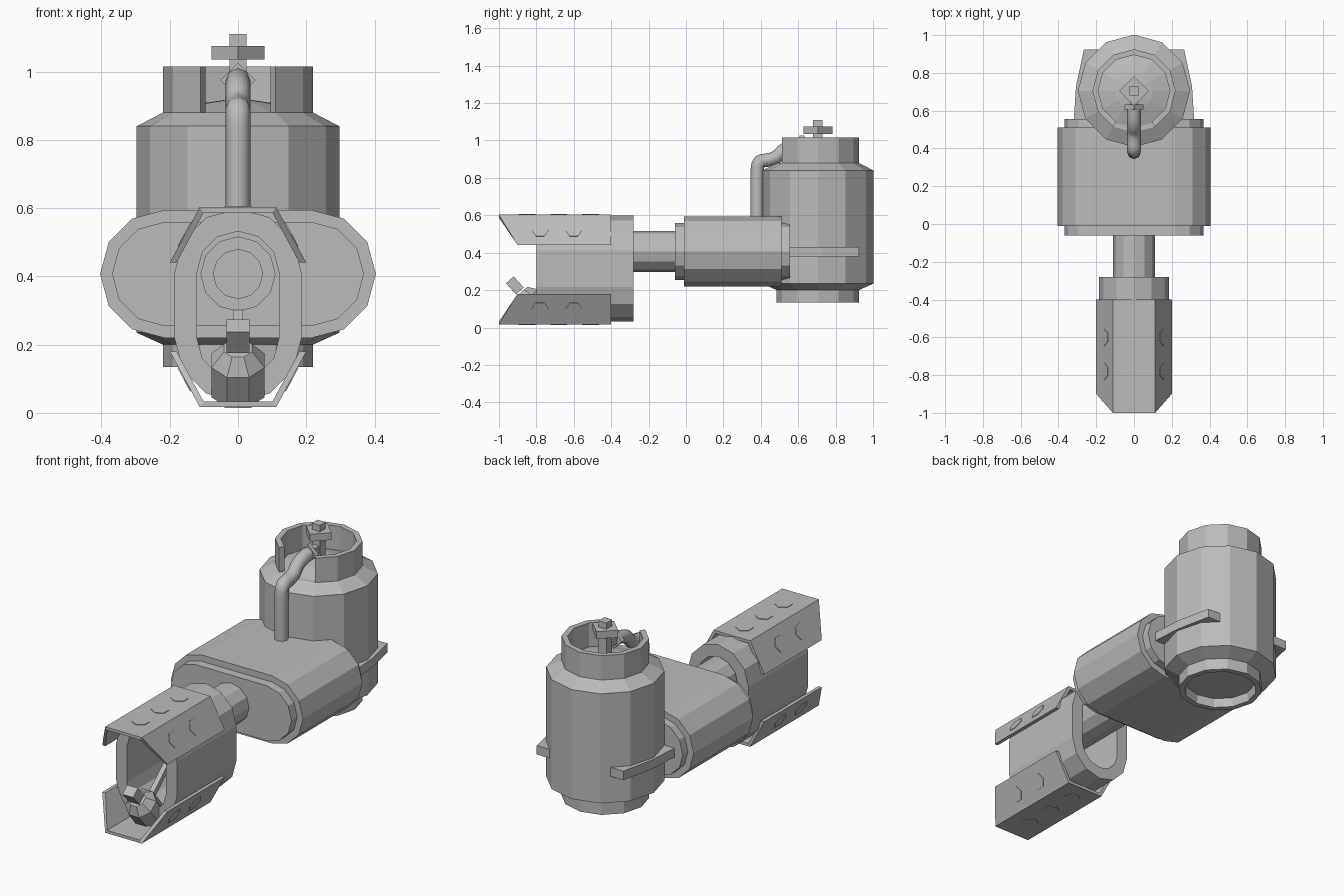
import bpy
import bmesh
from math import sin, cos, radians
from mathutils import Vector, Matrix

old = bpy.data.objects.get("Cube")
if old:
    bpy.data.objects.remove(old)

grey = bpy.data.materials.new("plain grey")
grey.use_nodes = True
grey.diffuse_color = (0.5, 0.5, 0.5, 1)
grey.node_tree.nodes["Principled BSDF"].inputs["Base Color"].default_value = (0.5, 0.5, 0.5, 1)


def finish(name, bm):
    bmesh.ops.recalc_face_normals(bm, faces=bm.faces)
    mesh = bpy.data.meshes.new(name)
    bm.to_mesh(mesh)
    bm.free()
    mesh.materials.append(grey)
    ob = bpy.data.objects.new(name, mesh)
    bpy.context.scene.collection.objects.link(ob)
    return ob


def loft(name, rings, closed=False):
    """Skin a row of equal rings; cap the ends unless the row closes on itself."""
    bm = bmesh.new()
    rows = [[bm.verts.new(p) for p in ring] for ring in rings]
    pairs = list(zip(rows, rows[1:]))
    if closed:
        pairs.append((rows[-1], rows[0]))
    else:
        bm.faces.new(rows[0])
        bm.faces.new(rows[-1])
    for a, b in pairs:
        for i in range(len(a)):
            j = (i + 1) % len(a)
            bm.faces.new((a[i], a[j], b[j], b[i]))
    return finish(name, bm)


def box(name, size, centre, axis="Z", angle=0):
    bm = bmesh.new()
    bmesh.ops.create_cube(bm, size=1)
    m = Matrix.Translation(centre) @ Matrix.Rotation(radians(angle), 4, axis) @ Matrix.Diagonal((*size, 1))
    bm.transform(m)
    return finish(name, bm)


def capsule(r, y, zc, dx=0, dz=0):
    """Twelve-sided round or slot outline in the XZ plane."""
    pts = []
    for k in range(4):
        for t in range(4):
            a = radians(90 * k + 30 * t)
            sx = 1 if k in (0, 3) else -1
            sz = 1 if k in (0, 1) else -1
            pts.append(Vector((sx * dx + r * cos(a), y, zc + sz * dz + r * sin(a))))
    # drop the doubled points of quarters that touch
    return [p for i, p in enumerate(pts) if (p - pts[i - 1]).length > 1e-4]


def rod(name, a, b, radii, sides):
    """Straight faceted rod; radii are (fraction along, radius)."""
    a, b = Vector(a), Vector(b)
    d = b - a
    side = Vector((1, 0, 0))
    up = d.cross(side).normalized()
    turn = [radians(360 * (i + 0.5) / sides) for i in range(sides)]
    return loft(name, [[a + d * f + (side * cos(t) + up * sin(t)) * r for t in turn] for f, r in radii])


# Tank with hollow foot rim, chamfers and domed top
TY = 0.705


def around(r, z, deg):
    return (r * cos(radians(deg)), TY + r * sin(radians(deg)), z)


profile = [(0.185, 0.185), (0.19, 0.135), (0.22, 0.135), (0.22, 0.2), (0.297, 0.235),
           (0.297, 0.84), (0.22, 0.88), (0.195, 0.88), (0.1, 0.908), (0.02, 0.92)]
loft("tank", [[around(r, z, a) for a in range(0, 360, 30)] for r, z in profile])

# Guard collar, open at the front
loft("tank_collar", [[around(0.22, 0.87, a), around(0.22, 1.015, a),
                      around(0.19, 1.015, a), around(0.19, 0.87, a)]
                     for a in range(-60, 241, 30)])

# Valve
box("valve_stem", (0.05, 0.05, 0.22), (0, TY, 1.0))
box("valve_handle", (0.11, 0.11, 0.04), (0, TY, 1.055), "Z", 45)
box("hose_nut", (0.072, 0.025, 0.072), (0, 0.62, 0.975), "Y", 45)
box("valve_outlet", (0.04, 0.09, 0.04), (0, 0.665, 0.975))

# Hose from fuel body to valve
curve = bpy.data.curves.new("hose", "CURVE")
curve.dimensions = "3D"
curve.bevel_depth = 0.036
curve.bevel_resolution = 2
curve.use_fill_caps = True
path = [(0.38, 0.55), (0.38, 0.7), (0.38, 0.82), (0.385, 0.89), (0.44, 0.895),
        (0.49, 0.91), (0.53, 0.965), (0.62, 0.975)]
spline = curve.splines.new("NURBS")
spline.points.add(len(path) - 1)
for p, (y, z) in zip(spline.points, path):
    p.co = (0, y, z, 1)
spline.order_u = 3
spline.use_endpoint_u = True
spline.resolution_u = 4
curve.materials.append(grey)
bpy.context.scene.collection.objects.link(bpy.data.objects.new("hose", curve))

# Wide fuel body with inset end steps
CZ = 0.407
for name, r, y0, y1 in (("fuel_body", 0.187, -0.01, 0.51), ("fuel_body_ends", 0.152, -0.06, 0.555)):
    loft(name, [capsule(r, y, CZ, dx=0.217) for y in (y0, y1)])

# Arms holding the tank
for s, side in ((1, "left"), (-1, "right")):
    stations = [(0.322, 0.24, 0.5), (0.307, 0.24, 0.73), (0.265, 0.18, 0.925)]
    loft(side + "_tank_arm", [[(s * o, y, 0.38), (s * o, y, 0.43), (s * i, y, 0.43), (s * i, y, 0.38)]
                              for o, i, y in stations])

# Barrel pipe, hollow at the muzzle
loft("barrel_pipe", [capsule(r, y, CZ) for r, y in
                     ((0.11, -0.03), (0.11, -0.62), (0.072, -0.62), (0.072, -0.3))])

# Slot-shaped muzzle housing, open at both ends
HZ = 0.315
loft("muzzle_housing", [capsule(r, y, HZ, dz=0.097) for r, y in
                        ((0.186, -0.8), (0.186, -0.28), (0.12, -0.28), (0.12, -0.8))], closed=True)

# Folded heat shields above and below, with thin hexagonal studs
for s, side in ((1, "upper"), (-1, "lower")):
    def at(x, y, h):
        return (x, y, HZ - 0.005 + s * h)

    folds = [(-0.2, 0.13, -0.9), (-0.112, 0.293, -1), (0.112, 0.293, -1), (0.2, 0.13, -0.9)]
    rings = []
    for x, h, front in folds:
        xi, hi = x * 0.9, h - (0.016 if h > 0.2 else 0)
        rings.append([at(x, front, h), at(x, -0.4, h), at(xi, -0.4, hi), at(xi, front, hi)])
    loft(side + "_heat_shield", rings)

    slope = 61.6
    spots = [(0, y, 0.293, 0) for y in (-0.85, -0.68, -0.51)]
    spots += [(k * 0.156, y, 0.2115, k * slope) for k in (1, -1) for y in (-0.78, -0.6)]
    for x, y, h, tilt in spots:
        bm = bmesh.new()
        bmesh.ops.create_cone(bm, cap_ends=True, segments=6, radius1=0.045, radius2=0.045, depth=0.006)
        bm.transform(Matrix.Translation(at(x, y, h)) @ Matrix.Rotation(radians(s * tilt), 4, "Y"))
        finish(side + "_shield_stud", bm)

# Pilot burner, leaning forward, with square nozzle and feed rod
rod("pilot_burner", (0, -0.77, 0.06), (0, -0.88, 0.19), [(0, 0.055), (0.05, 0.084), (0.72, 0.084), (1, 0.045)], 8)
box("pilot_nozzle", (0.066, 0.055, 0.08), (0, -0.915, 0.225), "X", 42)
rod("pilot_feed", (0, -0.8, 0.12), (0, -0.6, 0.3), [(0, 0.02), (1, 0.02)], 4)
